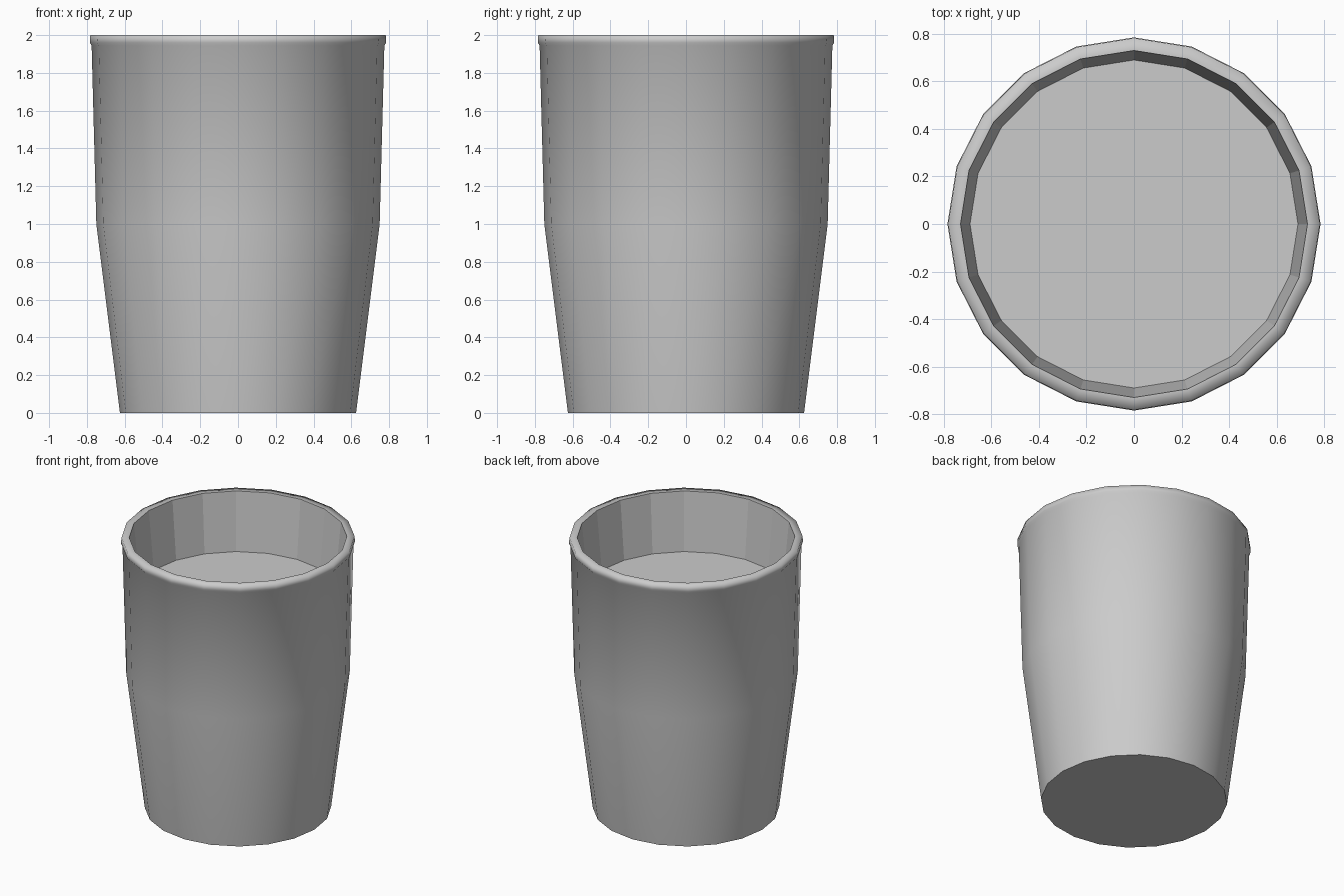
import bpy, bmesh, math

if "Cube" in bpy.data.objects:
    bpy.data.objects.remove(bpy.data.objects["Cube"])

SIDES = 20


def revolve(name, profile, smooth_bands, cap_start, cap_end):
    """Spin a (radius, height) profile around z; cap the chosen ends."""
    bm = bmesh.new()
    rings = []
    for r, z in profile:
        rings.append([bm.verts.new((r * math.cos(2 * math.pi * i / SIDES),
                                    r * math.sin(2 * math.pi * i / SIDES), z))
                      for i in range(SIDES)])
    for band, (a, b) in enumerate(zip(rings, rings[1:])):
        for i in range(SIDES):
            j = (i + 1) % SIDES
            face = bm.faces.new((a[i], a[j], b[j], b[i]))
            face.smooth = band in smooth_bands
    if cap_start:
        bm.faces.new(rings[0][::-1])
    if cap_end:
        bm.faces.new(rings[-1])
    # Keep the edges between flat and smooth regions crisp
    for e in bm.edges:
        if len(e.link_faces) == 2 and e.calc_face_angle() > math.radians(30):
            e.smooth = False
    mesh = bpy.data.meshes.new(name)
    bm.to_mesh(mesh)
    bm.free()
    obj = bpy.data.objects.new(name, mesh)
    bpy.context.collection.objects.link(obj)
    return obj


# Cup: tapered outer wall, slim rolled rim, faceted inner wall, high inner floor
cup_profile = [
    (0.625, 0.0), (0.75, 1.0), (0.775, 1.945),   # outer wall
    (0.785, 1.96), (0.782, 2.0),                 # rim lip
    (0.73, 2.0),                                 # rim top
    (0.69, 1.57),                                # inner wall down to floor
]
revolve("cup", cup_profile, {0, 1, 2, 3, 4}, True, True)
